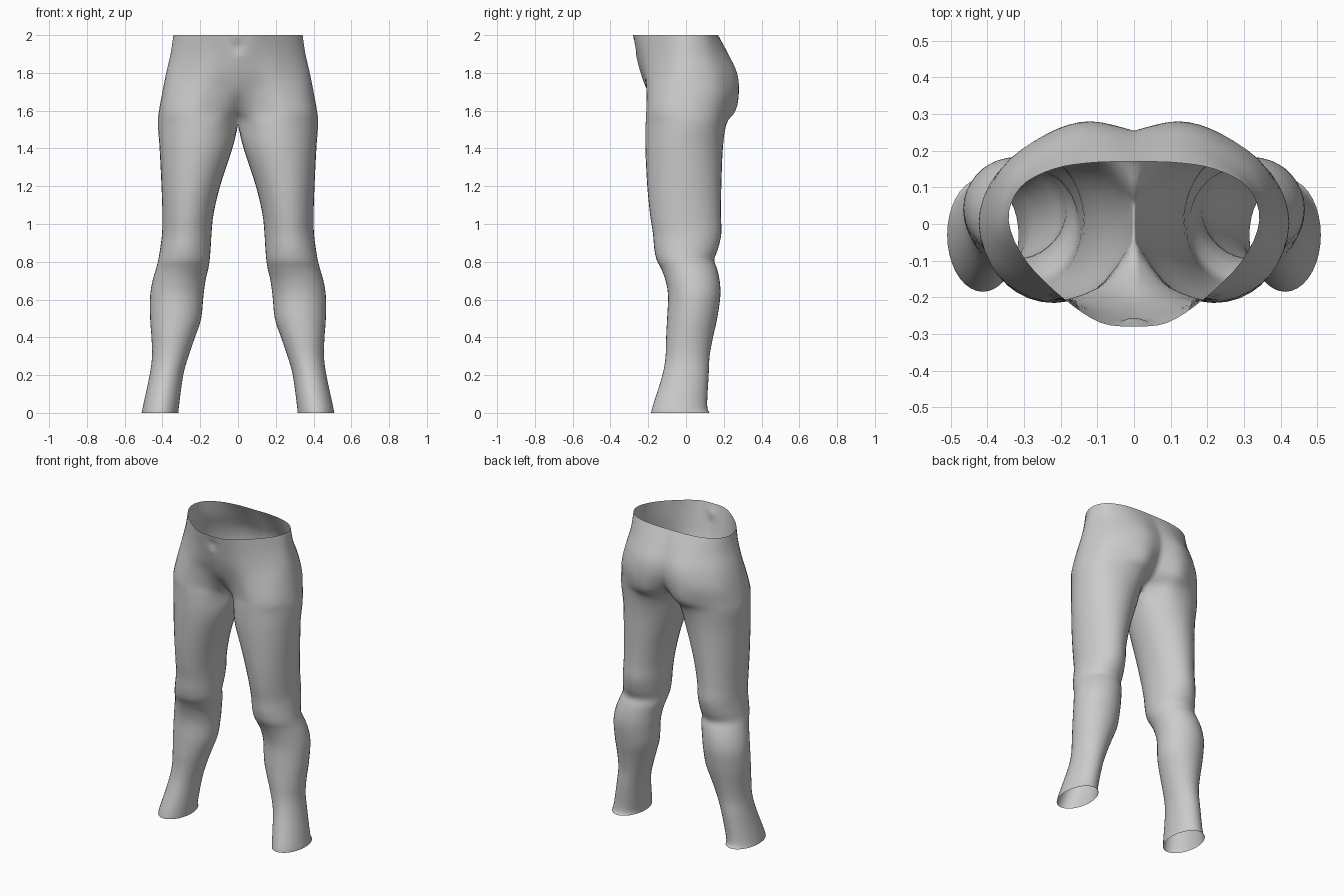
import bpy, bmesh, math
from mathutils import Vector

if "Cube" in bpy.data.objects:
    bpy.data.objects.remove(bpy.data.objects["Cube"])

OUTER, INNER = 32, 4          # segments around the outside / along the inner seam


def catmull(p0, p1, p2, p3, t):
    return 0.5 * (2 * p1 + (p2 - p0) * t + (2 * p0 - 5 * p1 + 4 * p2 - p3) * t * t
                  + (3 * p1 - p0 - 3 * p2 + p3) * t ** 3)


def smooth(keys, steps):
    """Spline through a list of vectors."""
    out = []
    for i in range(len(keys) - 1):
        a, d = keys[max(i - 1, 0)], keys[min(i + 2, len(keys) - 1)]
        out += [catmull(a, keys[i], keys[i + 1], d, s / steps) for s in range(steps)]
    return out + [keys[-1]]


def close_ring(outer):
    """Add the short run of inner points from back to front."""
    return outer + [outer[-1].lerp(outer[0], i / INNER) for i in range(1, INNER)]


def leg_ring(z, x_in, x_out, y_front, y_back):
    cx, cy = (x_in + x_out) / 2, (y_front + y_back) / 2
    rx, ry = (x_out - x_in) / 2, (y_back - y_front) / 2
    angles = [200 + 320 * i / OUTER for i in range(OUTER + 1)]
    angles += [160 + 40 * i / INNER for i in range(1, INNER)]
    return [Vector((cx + rx * math.cos(math.radians(a)),
                    cy + ry * math.sin(math.radians(a)), z)) for a in angles]


def pelvis_ring(z, *pts):
    return close_ring(smooth([Vector((x, y, z)) for x, y in pts], OUTER // 8))


# Leg sections: height, inner x, outer x, front y, back y
legs = [(0, .315, .51, -.185, .125), (.04, .312, .502, -.175, .112),
        (.2, .29, .468, -.125, .12), (.3, .262, .455, -.108, .125),
        (.4, .228, .458, -.105, .143), (.5, .195, .465, -.1, .165),
        (.62, .183, .465, -.095, .182), (.7, .172, .452, -.108, .178),
        (.76, .158, .435, -.13, .165), (.81, .15, .422, -.155, .15),
        (.87, .145, .412, -.168, .17), (.95, .14, .402, -.175, .187),
        (1.05, .13, .4, -.19, .185), (1.2, .095, .405, -.205, .187),
        (1.4, .03, .415, -.215, .195)]
rings = [leg_ring(*s) for s in legs]

# Hip sections: half outlines from front centre, around the side, to back centre
rings += [
    pelvis_ring(1.53, (0, -.05), (.1, -.175), (.24, -.213), (.37, -.14), (.424, 0),
                (.375, .135), (.25, .205), (.105, .2), (0, .07)),
    pelvis_ring(1.6, (0, -.12), (.1, -.178), (.24, -.21), (.37, -.14), (.418, 0),
                (.372, .14), (.25, .225), (.12, .262), (0, .18)),
    pelvis_ring(1.7, (0, -.2), (.09, -.2), (.22, -.205), (.35, -.13), (.4, 0),
                (.36, .15), (.24, .245), (.12, .28), (0, .245)),
    pelvis_ring(1.8, (0, -.24), (.09, -.23), (.21, -.2), (.33, -.11), (.38, 0),
                (.34, .14), (.23, .23), (.12, .27), (0, .252)),
    pelvis_ring(1.9, (0, -.265), (.09, -.25), (.2, -.2), (.31, -.1), (.357, 0),
                (.32, .115), (.22, .19), (.11, .223), (0, .215)),
    pelvis_ring(2, (0, -.28), (.09, -.27), (.19, -.205), (.295, -.1), (.342, .01),
                (.31, .1), (.22, .15), (.11, .168), (0, .17))]

# Loft every column from ankle to waist
columns = [smooth(list(col), 4) for col in zip(*rings)]
bm = bmesh.new()
grid = []
for col in columns:
    grid.append([])
    for p in col:
        x = 0 if p.x < .0015 else p.x
        # navel dimple
        dent = .02 * max(0, 1 - math.hypot(x, p.z - 1.94) / .04) if p.y < -.2 else 0
        grid[-1].append(bm.verts.new((x, p.y + dent, p.z)))
n = len(grid)
for c in range(n):
    a, b = grid[c], grid[(c + 1) % n]
    for r in range(len(a) - 1):
        quad = (a[r], b[r], b[r + 1], a[r + 1])
        if any(v.co.x > 0 for v in quad):      # the middle stays open above the crotch
            bm.faces.new(quad)
bmesh.ops.delete(bm, geom=[v for v in bm.verts if not v.link_faces], context='VERTS')

mesh = bpy.data.meshes.new("hips_and_legs")
bm.to_mesh(mesh)
bm.free()
body = bpy.data.objects.new("hips_and_legs", mesh)
bpy.context.collection.objects.link(body)

grey = bpy.data.materials.new("light_grey")
grey.diffuse_color = (.6, .6, .6, 1)
grey.use_nodes = True
grey.node_tree.nodes["Principled BSDF"].inputs["Base Color"].default_value = grey.diffuse_color
mesh.materials.append(grey)

# Mirror the other half across the centre
mirror = body.modifiers.new("mirror", 'MIRROR')
mirror.use_clip = True
mirror.merge_threshold = .0005

bpy.context.view_layer.objects.active = body
body.select_set(True)
bpy.ops.object.shade_smooth_by_angle(angle=math.radians(60))
